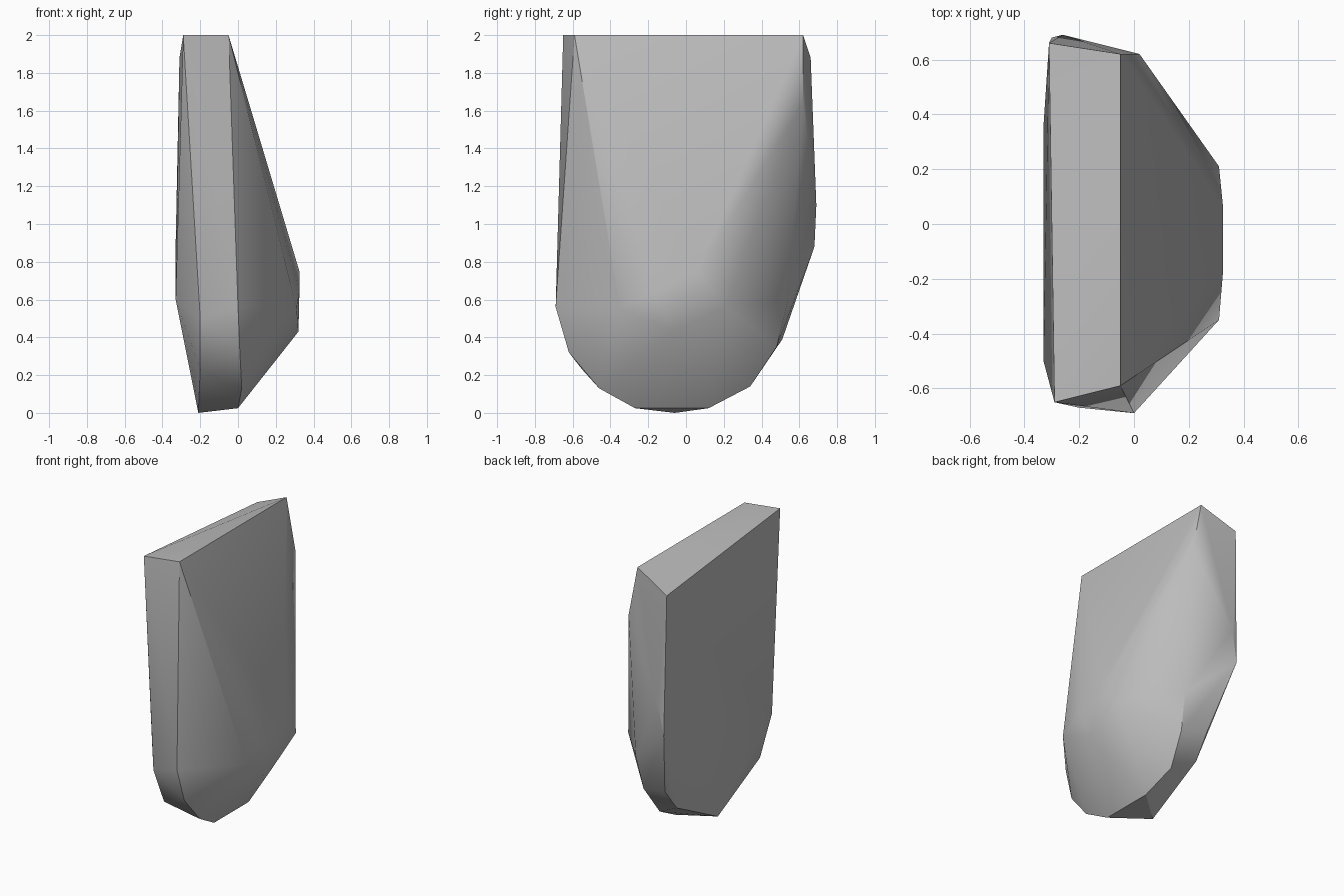
import bpy
import bmesh
import math

default_cube = bpy.data.objects.get("Cube")
if default_cube:
    bpy.data.objects.remove(default_cube, do_unlink=True)


def make_material(name, colour):
    material = bpy.data.materials.new(name)
    material.use_nodes = True
    material.diffuse_color = colour
    material.node_tree.nodes["Principled BSDF"].inputs["Base Color"].default_value = colour
    return material


def hull_object(name, outlines, material):
    """Wrap the outlines in one faceted convex skin."""
    bm = bmesh.new()
    for outline in outlines:
        for point in outline:
            bm.verts.new(point)
    result = bmesh.ops.convex_hull(bm, input=bm.verts[:])
    unused = {v for v in result["geom_interior"] + result["geom_unused"]
              if isinstance(v, bmesh.types.BMVert)}
    bmesh.ops.delete(bm, geom=list(unused), context="VERTS")
    bmesh.ops.recalc_face_normals(bm, faces=bm.faces[:])
    mesh = bpy.data.meshes.new(name)
    bm.to_mesh(mesh)
    bm.free()
    mesh.materials.append(material)
    obj = bpy.data.objects.new(name, mesh)
    bpy.context.collection.objects.link(obj)
    return obj


# Sloping top with one chipped corner
top_corners = [(-.29, -.65, 2), (-.05, -.59, 2), (-.05, .62, 2), (-.31, .66, 1.88)]

# Rounded rim on the bulging side, front to back
bulge_rim = [(0, -.69, .56), (.01, -.62, .32), (.02, -.46, .13), (0, -.27, .025),
             (0, .12, .025), (-.03, .34, .14), (0, .48, .35), (.02, .54, .6),
             (.02, .62, 1.64)]

# Rim around the flat side, front to back
flat_rim = [(-.2, -.67, .5), (-.2, -.55, .23), (-.23, -.3, .17), (-.21, -.06, 0),
            (-.2, .39, .23), (-.19, .51, .39), (-.3, .68, .88), (-.26, .69, 1.1)]

# Slight swell of the flat side
flat_swell = [(-.33, -.5, .6), (-.33, .36, .9)]

# Low crown of the bulge
crown = [(.31, -.35, .555), (.32, -.06, .43), (.31, .21, .565),
         (.325, .06, .75), (.325, -.17, .64)]

stone = make_material("stone grey", (.5, .5, .5, 1))
slab = hull_object("stone_slab", [top_corners, bulge_rim, flat_rim, flat_swell, crown], stone)

# Smooth broad facets, keep the strong edges crisp
bpy.ops.object.select_all(action="DESELECT")
slab.select_set(True)
bpy.context.view_layer.objects.active = slab
bpy.ops.object.shade_smooth_by_angle(angle=math.radians(30))
